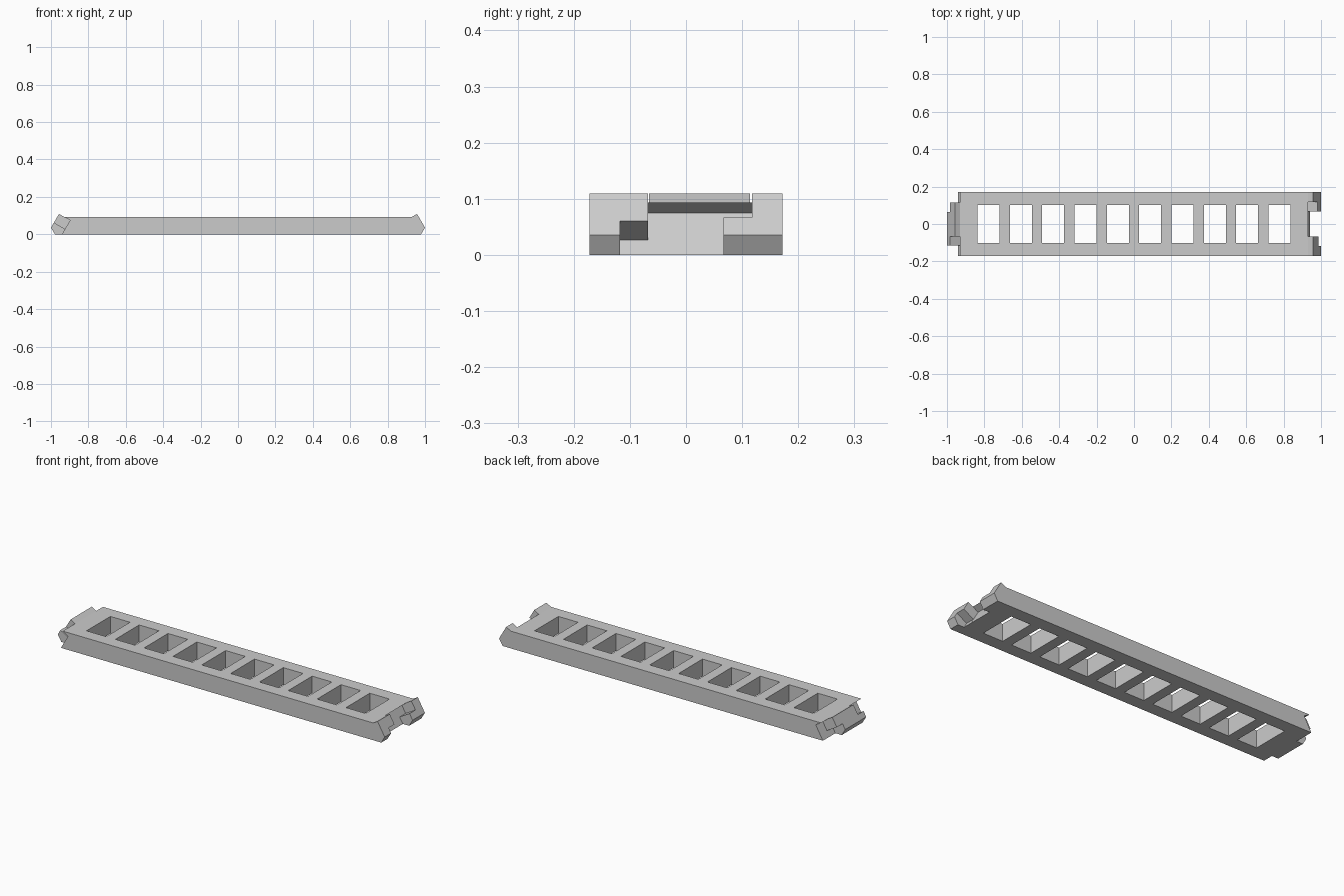
import bpy, bmesh

cube = bpy.data.objects.get("Cube")
if cube:
    bpy.data.objects.remove(cube, do_unlink=True)

grey = bpy.data.materials.new("light_grey")
grey.use_nodes = True
grey.diffuse_color = (0.6, 0.6, 0.6, 1)
grey.node_tree.nodes["Principled BSDF"].inputs["Base Color"].default_value = (0.6, 0.6, 0.6, 1)


def prism(name, profile, y0, y1):
    """Extrude an x-z profile from y0 to y1."""
    bm = bmesh.new()
    face = bm.faces.new([bm.verts.new((x, y0, z)) for x, z in profile])
    new = bmesh.ops.extrude_face_region(bm, geom=[face])["geom"]
    bmesh.ops.translate(bm, vec=(0, y1 - y0, 0),
                        verts=[v for v in new if isinstance(v, bmesh.types.BMVert)])
    bmesh.ops.recalc_face_normals(bm, faces=bm.faces)
    mesh = bpy.data.meshes.new(name)
    bm.to_mesh(mesh)
    bm.free()
    mesh.materials.append(grey)
    obj = bpy.data.objects.new(name, mesh)
    bpy.context.collection.objects.link(obj)
    return obj


def cut(target, profile, y0, y1):
    """Subtract a prism from the target and drop the cutter."""
    cutter = prism("cutter", profile, y0, y1)
    cutter.hide_render = True
    mod = target.modifiers.new("cut", "BOOLEAN")
    mod.operation = "DIFFERENCE"
    mod.solver = "EXACT"
    mod.object = cutter
    bpy.context.view_layer.objects.active = target
    bpy.ops.object.modifier_apply(modifier=mod.name)
    bpy.data.objects.remove(cutter, do_unlink=True)


HALF = 0.172
TOP = 0.0935

# Long frame: notched at one end, angled raised lip at the other
frame = prism("ladder_frame", [
    (-0.93, TOP), (-0.898, 0.075), (-0.941, 0), (0.979, 0),
    (1.0, 0.0357), (0.957, 0.109), (0.93, TOP)], -HALF, HALF)

# Ten rectangular windows
for i in range(10):
    x = (i - 4.5) * 0.1728
    cut(frame, [(x - 0.059, -0.1), (x + 0.059, -0.1),
                (x + 0.059, 0.2), (x - 0.059, 0.2)], -0.102, 0.102)

# Stepped socket: full-height middle, upper wing to the back, lower wing to the front
roof = [(0.898, 0.075), (0.9295, 0.0932), (0.9295, 0.2), (1.1, 0.2)]
cut(frame, roof + [(1.1, -0.1), (0.999, -0.1)], -0.0675, 0.0665)
cut(frame, roof + [(1.1, 0.135), (0.922, 0.0325)], 0, 0.1176)
cut(frame, [(0.9262, 0.0264), (1.1, 0.1268), (1.1, -0.1), (0.999, -0.1)], -0.1176, 0)

# Matching stepped tab on the opposite end
tab = prism("end_tab", [
    (-0.957, 0.109), (-0.898, 0.075), (-0.941, 0),
    (-0.979, 0), (-1.0, 0.0357)], -0.1145, 0.1145)
split = [(-1.1, 0.1297), (-0.85, -0.0147)]
cut(tab, split + [(-0.85, 0.3), (-1.1, 0.3)], -0.3, -0.066)
cut(tab, split + [(-0.85, -0.1), (-1.1, -0.1)], 0.065, 0.3)
